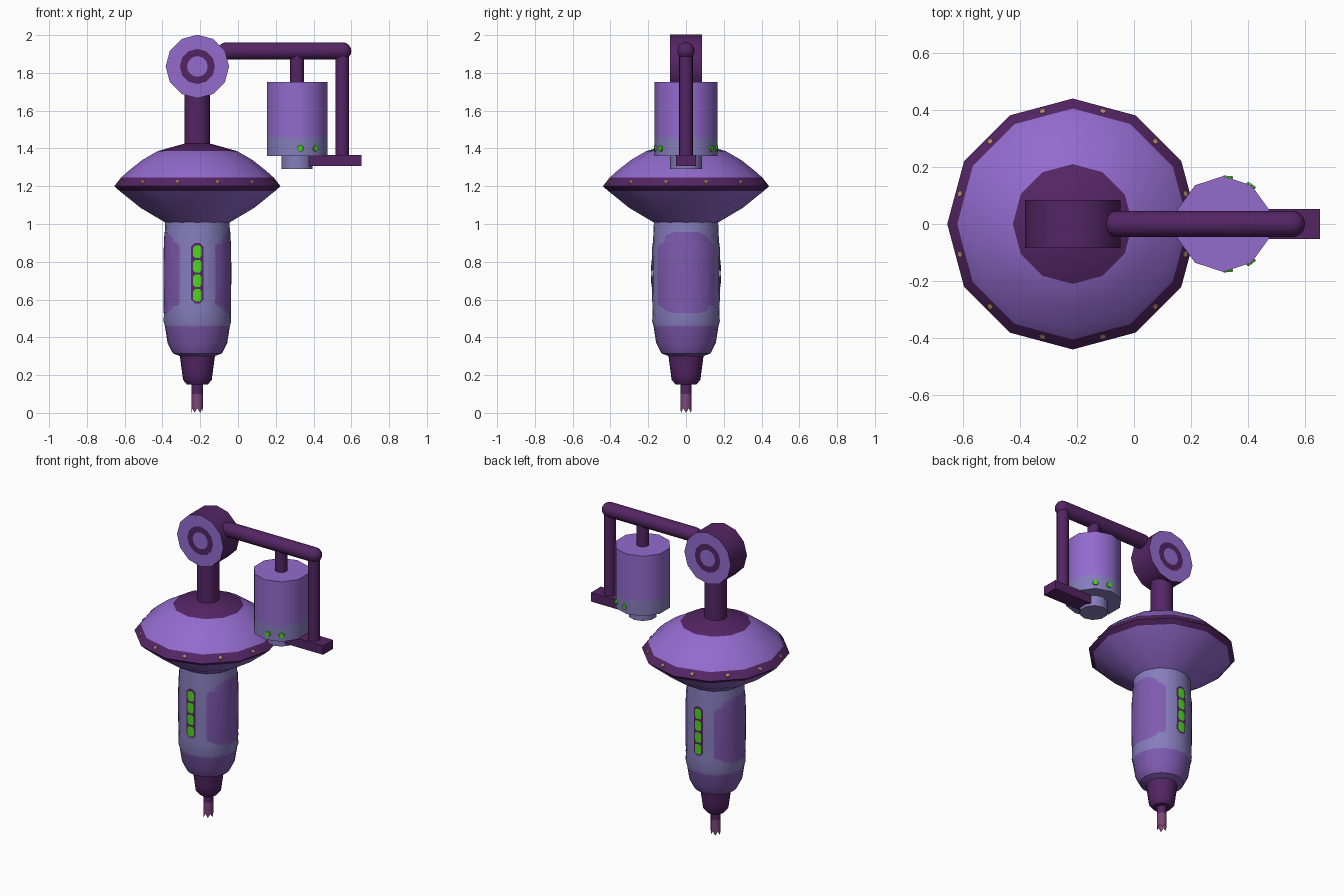
import bpy, bmesh, math
from mathutils import Matrix, Vector

if "Cube" in bpy.data.objects:
    bpy.data.objects.remove(bpy.data.objects["Cube"])

AX = -0.215   # main axis
CX = 0.313    # hanging canister axis


def srgb(r, g, b):
    f = lambda c: ((c / 255 + 0.055) / 1.055) ** 2.4 if c > 10 else c / 3294
    return (f(r), f(g), f(b), 1)


MATS = {}
for name, c in {"violet": (147, 107, 206), "dark_plum": (84, 37, 100),
                "slate_lilac": (134, 125, 188), "deep_violet": (127, 90, 176),
                "tip_mauve": (126, 70, 122), "green_light": (78, 214, 28),
                "rivet_tan": (176, 140, 112)}.items():
    MATS[name] = bpy.data.materials.new(name)
    MATS[name].diffuse_color = srgb(*c)


def finish(name, bm, mats, fix=True, angle=40):
    if fix:
        bmesh.ops.recalc_face_normals(bm, faces=bm.faces)
    me = bpy.data.meshes.new(name)
    bm.to_mesh(me)
    bm.free()
    for m in mats:
        me.materials.append(MATS[m])
    ob = bpy.data.objects.new(name, me)
    bpy.context.collection.objects.link(ob)
    bpy.ops.object.select_all(action='DESELECT')
    ob.select_set(True)
    bpy.context.view_layer.objects.active = ob
    bpy.ops.object.shade_smooth_by_angle(angle=math.radians(angle))
    return ob


def lathe(name, prof, cols, loc, sides=12, phase=0.0, rot=None, teeth=0):
    """Spin (radius, height) points; cols is one colour or one per band."""
    if isinstance(cols, str):
        cols = [cols] * (len(prof) - 1)
    mats = list(dict.fromkeys(cols))
    bm = bmesh.new()
    rings = []
    for k, (r, z) in enumerate(prof):
        if r == 0:
            rings.append([bm.verts.new((0, 0, z))] * sides)
            continue
        ring = []
        for i in range(sides):
            a = math.tau * i / sides + phase
            dz = teeth * (i % 2) if k == 0 else 0
            ring.append(bm.verts.new((r * math.cos(a), r * math.sin(a), z + dz)))
        rings.append(ring)
    for k in range(len(prof) - 1):
        for i in range(sides):
            j = (i + 1) % sides
            vs = [rings[k][i], rings[k][j], rings[k + 1][j], rings[k + 1][i]]
            f = bm.faces.new(list(dict.fromkeys(vs)))
            f.material_index = mats.index(cols[k])
    m = Matrix.Translation(loc)
    if rot:
        m = m @ Matrix.Rotation(math.radians(90), 4, rot)
    bm.transform(m)
    return finish(name, bm, mats)


# ---- handle body ----
BODY = [(0.09, 0.30), (0.13, 0.315), (0.158, 0.37), (0.172, 0.46), (0.179, 0.485),
        (0.176, 0.56), (0.178, 0.75), (0.176, 0.88), (0.170, 1.01)]
lathe("handle_body", BODY, ["deep_violet"] * 3 + ["slate_lilac"] * 5, (AX, 0, 0), 24)


def body_r(z):
    for (r0, z0), (r1, z1) in zip(BODY, BODY[1:]):
        if z0 <= z <= z1:
            return r0 + (r1 - r0) * (z - z0) / (z1 - z0)
    return BODY[-1][0]


def plate(name, angle, rows, col, off, n=10):
    """Thin skin on the handle: rows of (height, half angle in degrees)."""
    bm = bmesh.new()
    grid = []
    for z, h in rows:
        line = []
        for i in range(n + 1):
            a = math.radians(angle + h * (2 * i / n - 1))
            r = body_r(z) + off
            line.append(bm.verts.new((AX + r * math.cos(a), r * math.sin(a), z)))
        grid.append(line)
    for p, q in zip(grid, grid[1:]):
        for i in range(n):
            bm.faces.new((p[i], p[i + 1], q[i + 1], q[i]))
    return finish(name, bm, [col], fix=False)


# side grips, left and right
GRIP = [(0.53, 25), (0.54, 35), (0.575, 58), (0.75, 58), (0.88, 58), (0.94, 36), (0.957, 22)]
for side, a in (("right", 0), ("left", 180)):
    plate("grip_" + side, a, GRIP, "deep_violet", 0.002, 14)
# light strips, front and back
for side, a in (("front", -90), ("back", 90)):
    plate("strip_" + side, a, [(0.58, 4), (0.60, 10.5), (0.74, 10.5), (0.88, 10.5), (0.90, 4)],
          "dark_plum", 0.004, 4)
    for k in range(4):
        z = 0.59 + 0.077 * k
        plate(f"strip_light_{side}_{k + 1}", a,
              [(z, 4), (z + 0.012, 7), (z + 0.053, 7), (z + 0.065, 4)],
              "green_light", 0.007, 4)

# ---- nozzle and toothed tip ----
lathe("nozzle", [(0, 0.15), (0.055, 0.15), (0.076, 0.175), (0.082, 0.22), (0.094, 0.31)],
      "dark_plum", (AX, 0, 0), 24)
lathe("tip", [(0.03, 0.0), (0.03, 0.10), (0.03, 0.16)], ["tip_mauve", "dark_plum"],
      (AX, 0, 0), 12, teeth=0.025)

# ---- disc guard ----
DISC = [(0.165, 1.005), (0.30, 1.085), (0.412, 1.175), (0.44, 1.2), (0.405, 1.245),
        (0.36, 1.285), (0.29, 1.34), (0.21, 1.386), (0.07, 1.425), (0, 1.425)]
lathe("disc", DISC, ["violet"] * 2 + ["dark_plum"] * 2 + ["violet"] * 3 + ["dark_plum"] * 2,
      (AX, 0, 0), 12)

# rivets around the rim, one per side
bm = bmesh.new()
for k in range(12):
    m = (Matrix.Translation((AX, 0, 0)) @ Matrix.Rotation(math.radians(15 + 30 * k), 4, 'Z')
         @ Matrix.Translation((0.408, 0, 1.222)) @ Matrix.Rotation(math.radians(40), 4, 'Y'))
    bmesh.ops.create_cone(bm, cap_ends=True, segments=6, radius1=0.014, radius2=0.011,
                          depth=0.008, matrix=m)
finish("rim_rivets", bm, ["rivet_tan"])

# ---- post and hub ----
lathe("post", [(0.068, 1.40), (0.068, 1.75)], "dark_plum", (AX, 0, 0), 16)
w = 0.084
lathe("hub", [(0, -w), (0.055, -w), (0.093, -w), (0.168, -w), (0.168, w), (0.093, w),
              (0.055, w), (0, w)],
      ["violet", "dark_plum", "violet", "dark_plum", "violet", "dark_plum", "violet"],
      (AX, 0, 1.834), 12, rot='X')

# ---- arm with rounded ends ----
R, X0, X1 = 0.046, -0.108, 0.60
cap = [(R * math.sin(t), R * math.cos(t)) for t in (0, 0.4, 0.8, 1.2, math.pi / 2)]
arm = [(r, X0 + R - h) for r, h in cap] + [(r, X1 - R + h) for r, h in reversed(cap)]
lathe("arm", arm, "dark_plum", (0, 0, 1.916), 16, rot='Y')
# the turned arm runs along +x
lathe("drop_rod", [(0.036, 1.34), (0.036, 1.91)], "dark_plum", (0.552, 0, 0), 16)
bm = bmesh.new()
bmesh.ops.create_cube(bm, size=1, matrix=Matrix.Translation((0.514, 0, 1.336))
                      @ Matrix.Diagonal((0.278, 0.104, 0.058, 1)))
finish("foot_bracket", bm, ["dark_plum"])

# ---- hanging canister ----
lathe("canister_rod", [(0.037, 1.74), (0.037, 1.91)], "dark_plum", (CX, 0, 0), 16)
lathe("canister", [(0, 1.29), (0.086, 1.29), (0.086, 1.36), (0.168, 1.36), (0.168, 1.457),
                   (0.168, 1.752), (0, 1.752)],
      ["slate_lilac"] * 4 + ["violet"] * 2, (CX, 0, 0), 10, phase=math.pi / 2)

# canister lights, mirrored front to back, set on the flat sides
bm = bmesh.new()
for s in (-1, 1):
    for deg, r in ((84, 0.1655), (54, 0.168)):
        m = (Matrix.Translation((CX, 0, 1.40)) @ Matrix.Rotation(math.radians(s * deg), 4, 'Z')
             @ Matrix.Translation((r, 0, 0)) @ Matrix.Rotation(math.radians(90), 4, 'Y'))
        bmesh.ops.create_cone(bm, cap_ends=True, segments=8, radius1=0.018, radius2=0.016,
                              depth=0.008, matrix=m)
finish("canister_lights", bm, ["green_light"])

for m in bpy.data.materials:
    if m.users and not m.is_grease_pencil:
        m.use_nodes = True
        m.node_tree.nodes["Principled BSDF"].inputs["Base Color"].default_value = m.diffuse_color
